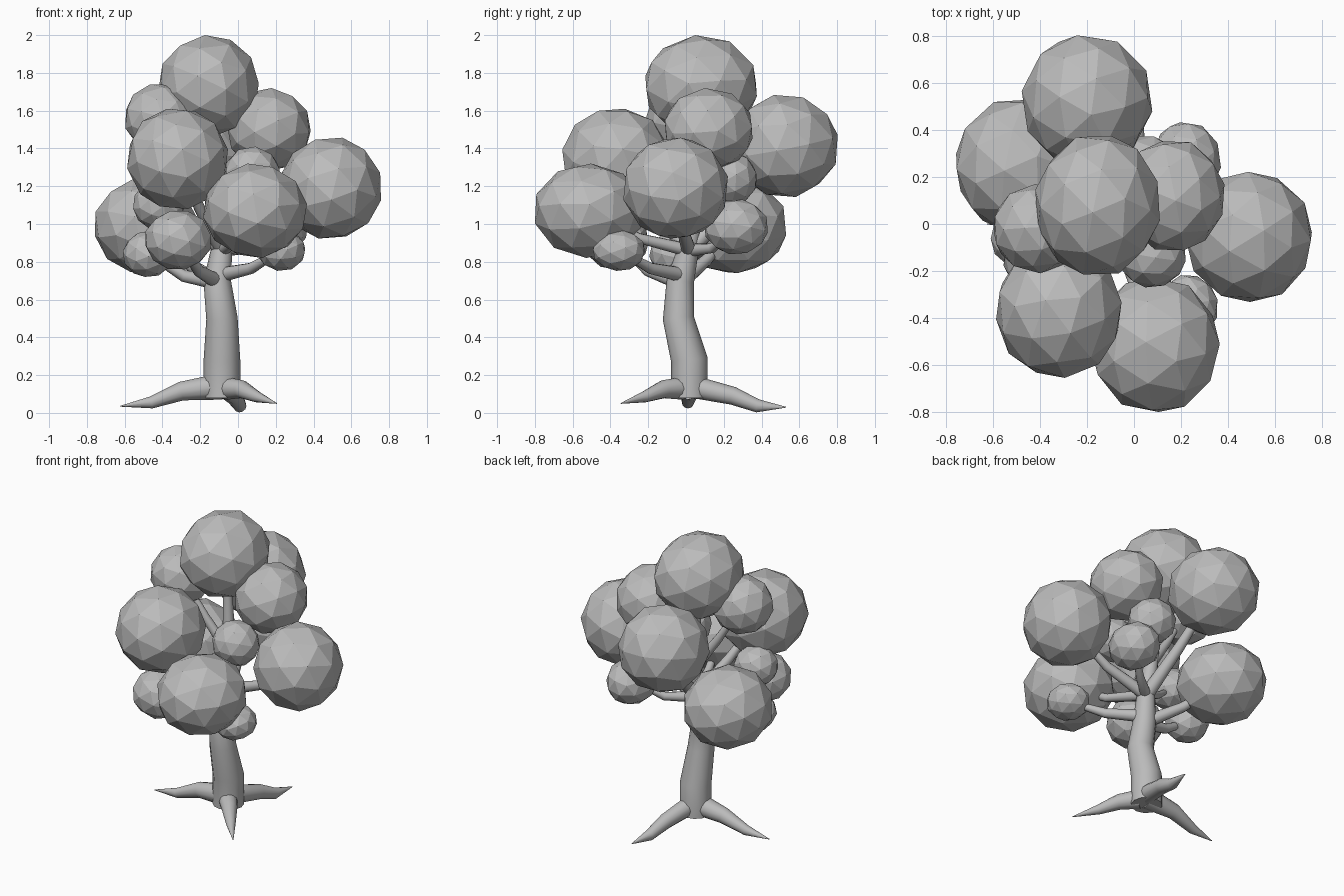
import bpy
import random
from mathutils import Euler, Vector

random.seed(4)
if "Cube" in bpy.data.objects:
    bpy.data.objects.remove(bpy.data.objects["Cube"], do_unlink=True)

# One plain grey for the whole tree
grey = bpy.data.materials.new("plain_grey")
grey.use_nodes = True
tone = (0.5, 0.5, 0.5, 1)
grey.diffuse_color = tone
grey.node_tree.nodes["Principled BSDF"].inputs["Base Color"].default_value = tone


def tube(name, points):
    """Tapered round limb through (x, y, z, radius) points."""
    curve = bpy.data.curves.new(name, "CURVE")
    curve.dimensions = "3D"
    curve.bevel_depth = 1
    curve.bevel_resolution = 4
    curve.use_fill_caps = True
    spline = curve.splines.new("POLY")
    spline.points.add(len(points) - 1)
    for p, (x, y, z, r) in zip(spline.points, points):
        p.co = (x, y, z, 1)
        p.radius = r
    obj = bpy.data.objects.new(name, curve)
    bpy.context.collection.objects.link(obj)
    bpy.ops.object.select_all(action="DESELECT")
    obj.select_set(True)
    bpy.context.view_layer.objects.active = obj
    bpy.ops.object.convert(target="MESH")
    obj = bpy.context.object
    obj.data.materials.clear()
    obj.data.materials.append(grey)
    bpy.ops.object.shade_smooth_by_angle(angle=0.8)


def leaf_ball(name, centre, radii):
    """Faceted ball, turned at random and fitted to the given half sizes."""
    bpy.ops.mesh.primitive_ico_sphere_add(subdivisions=2, radius=1)
    obj = bpy.context.object
    obj.name = name
    turn = Euler([random.uniform(0, 6) for _ in range(3)]).to_matrix()
    verts = obj.data.vertices
    for v in verts:
        v.co = turn @ v.co
    for axis in range(3):
        reach = max(abs(v.co[axis]) for v in verts)
        for v in verts:
            v.co[axis] *= radii[axis] / reach
    obj.location = centre
    obj.data.materials.append(grey)


def branch(name, start, end, r, sag):
    """Limb that leaves the trunk, bends once and narrows."""
    a, b = Vector(start), Vector(end)
    mid = a.lerp(b, 0.5) - Vector((0, 0, sag))
    tube(name, [(*a, r), (*mid, r * 0.75), (*b, r * 0.4)])


# Trunk
tube("trunk", [(-0.085, 0.018, 0.08, 0.097), (-0.085, 0.018, 0.28, 0.097),
               (-0.085, -0.04, 0.5, 0.083), (-0.11, -0.03, 0.7, 0.073),
               (-0.085, 0.015, 0.88, 0.055), (-0.1, 0.05, 1.1, 0.042),
               (-0.13, 0.07, 1.6, 0.025)])

# Roots
tube("left_root", [(-0.09, 0.01, 0.14, 0.07), (-0.3, 0.02, 0.115, 0.05),
                   (-0.46, 0.01, 0.055, 0.032), (-0.625, 0, 0.035, 0.002)])
tube("back_root", [(-0.07, 0.03, 0.14, 0.06), (-0.02, 0.25, 0.09, 0.048),
                   (0.01, 0.38, 0.037, 0.035), (0.035, 0.53, 0.03, 0.002)])
tube("front_root", [(-0.06, -0.02, 0.13, 0.06), (0.02, -0.12, 0.125, 0.048),
                    (0.1, -0.22, 0.085, 0.03), (0.205, -0.345, 0.05, 0.002)])

# Foliage: centre, half sizes
balls = {
    "crown": ((-0.155, 0.08, 1.73), (0.265, 0.295, 0.27)),
    "low_front": ((0.09, -0.515, 1.07), (0.275, 0.285, 0.25)),
    "high_front": ((-0.32, -0.37, 1.345), (0.267, 0.285, 0.265)),
    "right": ((0.49, -0.055, 1.19), (0.267, 0.277, 0.267)),
    "back": ((-0.2, 0.523, 1.413), (0.278, 0.28, 0.27)),
    "low_left": ((-0.49, 0.25, 0.99), (0.267, 0.28, 0.25)),
    "upper_right": ((0.165, 0.12, 1.5), (0.22, 0.232, 0.22)),
    "upper_left": ((-0.41, -0.02, 1.56), (0.187, 0.19, 0.18)),
    "small_front": ((-0.317, -0.37, 0.915), (0.172, 0.17, 0.155)),
    "small_front_right": ((0.23, -0.355, 0.86), (0.125, 0.137, 0.108)),
    "small_left": ((-0.475, -0.06, 0.84), (0.135, 0.135, 0.12)),
    "inner_front": ((0.075, -0.13, 1.265), (0.145, 0.14, 0.145)),
    "inner_back": ((0.05, 0.23, 1.24), (0.145, 0.145, 0.145)),
    "small_back": ((0.22, 0.265, 0.985), (0.15, 0.168, 0.145)),
    "inner_left": ((-0.42, -0.15, 1.1), (0.135, 0.135, 0.13)),
}
for label, (centre, radii) in balls.items():
    leaf_ball(label + "_foliage", centre, radii)

# Branches: trunk point, radius and sag for each foliage ball
low, middle, high = (-0.1, -0.03, 0.69), (-0.085, 0.015, 0.86), (-0.1, 0.05, 1.08)
limbs = {
    "small_left": (low, 0.042, 0.04), "small_front": (low, 0.042, 0.05),
    "small_front_right": ((-0.09, -0.02, 0.73), 0.04, 0.03),
    "low_left": (low, 0.042, 0.03), "small_back": (middle, 0.035, 0.05),
    "right": (middle, 0.04, 0.05), "low_front": (middle, 0.035, 0.04),
    "high_front": (middle, 0.04, 0.02), "inner_left": (middle, 0.03, 0.02),
    "back": (middle, 0.045, 0.02), "inner_front": (high, 0.03, 0.02),
    "inner_back": (high, 0.03, 0.02), "upper_right": (high, 0.035, 0.02),
    "upper_left": (high, 0.035, 0.02),
}
for label, (start, r, sag) in limbs.items():
    branch(label + "_branch", start, balls[label][0], r, sag)
